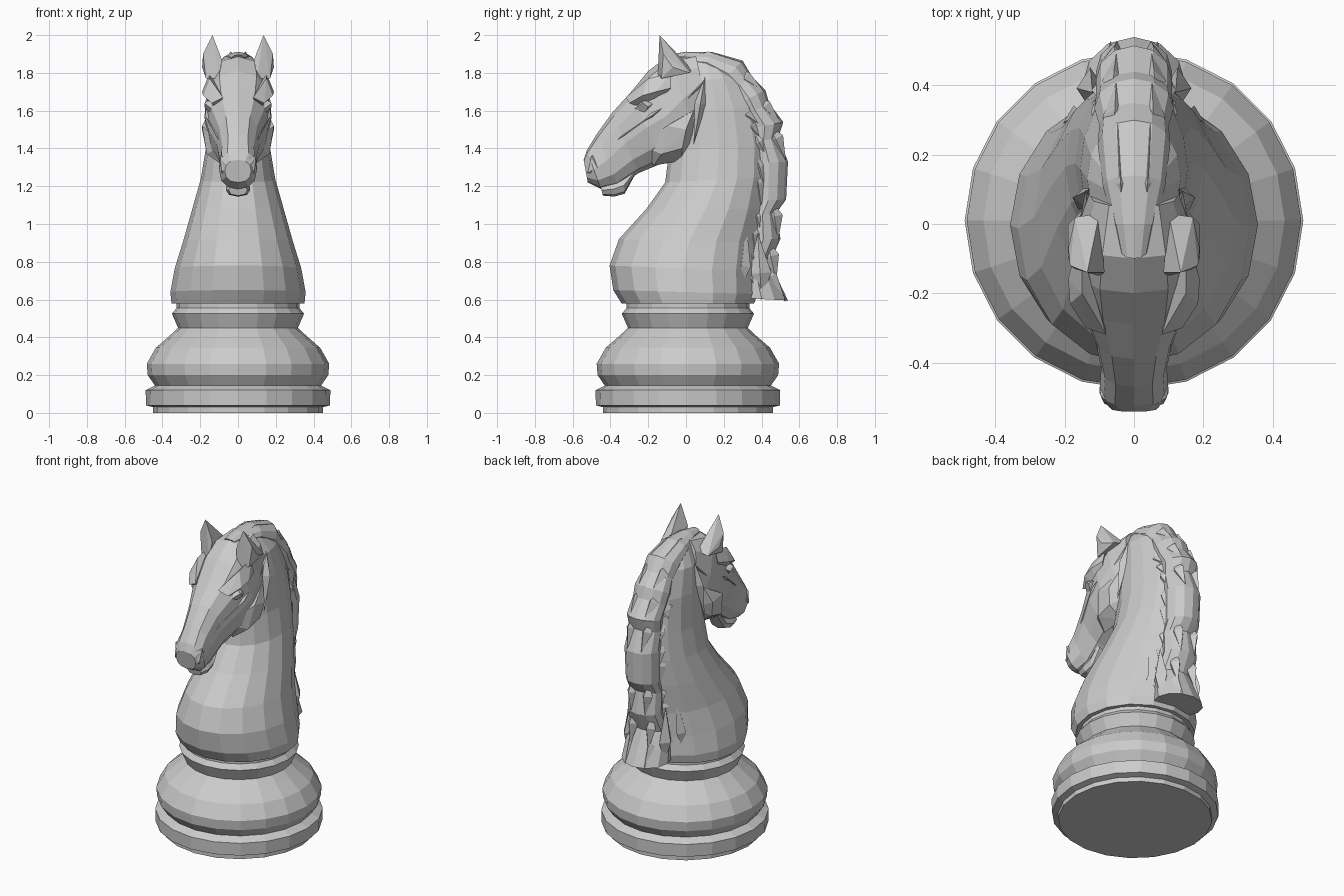
import bpy, bmesh, math, random
from mathutils import Vector

random.seed(4)


def finish(name, bm):
    bmesh.ops.recalc_face_normals(bm, faces=bm.faces[:])
    mesh = bpy.data.meshes.new(name)
    bm.to_mesh(mesh)
    bm.free()
    ob = bpy.data.objects.new(name, mesh)
    bpy.context.collection.objects.link(ob)
    return ob


def skin(name, rings):
    """Bridge a list of closed rings and cap both ends."""
    bm = bmesh.new()
    vs = [[bm.verts.new(p) for p in r] for r in rings]
    n = len(vs[0])
    for a, b in zip(vs, vs[1:]):
        for i in range(n):
            j = (i + 1) % n
            bm.faces.new((a[i], a[j], b[j], b[i]))
    bm.faces.new(vs[0])
    bm.faces.new(vs[-1])
    return finish(name, bm)


def loft(name, sections, n=12, power=0.85):
    """Each section: (y, z) of one edge, (y, z) of the other edge, half width."""
    def sp(v):
        return math.copysign(abs(v) ** power, v)
    rings = []
    for ay, az, by, bz, w in sections:
        a, b = Vector((0, ay, az)), Vector((0, by, bz))
        ring = []
        for i in range(n):
            t = 2 * math.pi * i / n
            ring.append((a + b) / 2 + (a - b) / 2 * sp(math.cos(t))
                        + Vector((w * sp(math.sin(t)), 0, 0)))
        rings.append(ring)
    return skin(name, rings)


def hull_pair(name, points):
    """Convex faceted lump, made on both sides."""
    for side, label in ((1, "right"), (-1, "left")):
        bm = bmesh.new()
        for x, y, z in points:
            bm.verts.new((x * side, y, z))
        r = bmesh.ops.convex_hull(bm, input=bm.verts[:])
        junk = [v for v in r["geom_interior"] if isinstance(v, bmesh.types.BMVert)]
        bmesh.ops.delete(bm, geom=junk, context="VERTS")
        finish(f"{name}_{label}", bm)


def lock_pair(name, s, e, width, depth, at=0.4):
    """Long diamond shaped ridge or hair lock from s to e."""
    s, e = Vector(s), Vector(e)
    m = s.lerp(e, at)
    d = (e - s).normalized()
    p = Vector((0, -d.z, d.y)) * width
    o = Vector((depth, 0, 0))
    hull_pair(name, [s, e, m + p, m - p, m + o, m - o])


# turned base
profile = [(.45, 0), (.45, .03), (.487, .04), (.489, .12), (.44, .145), (.478, .2),
           (.483, .26), (.435, .345), (.36, .41), (.317, .45), (.35, .525),
           (.325, .555), (.325, .59)]
skin("turned_base", [[(r * math.cos(2 * math.pi * i / 20),
                       .01 + r * math.sin(2 * math.pi * i / 20), z)
                      for i in range(20)] for r, z in profile])

# chest and neck
loft("neck", [(-.34, .578, .36, .578, .352), (-.385, .65, .38, .63, .358),
              (-.405, .78, .38, .75, .335), (-.355, .92, .39, .9, .29),
              (-.21, 1.08, .42, 1.08, .242), (-.11, 1.22, .44, 1.25, .198),
              (-.09, 1.38, .44, 1.42, .17), (-.08, 1.6, .40, 1.62, .155),
              (-.05, 1.75, .31, 1.78, .135), (0, 1.86, .2, 1.87, .08)], 16, 1.0)

# head from muzzle to poll
loft("head", [(-.542, 1.34, -.52, 1.22, .07), (-.525, 1.39, -.45, 1.185, .1),
              (-.47, 1.48, -.36, 1.2, .095), (-.39, 1.59, -.25, 1.27, .115),
              (-.29, 1.70, -.13, 1.32, .16), (-.2, 1.81, -.01, 1.33, .178),
              (-.1, 1.885, .07, 1.44, .165), (.05, 1.905, .12, 1.58, .13)])

# lower lip
loft("lower_lip", [(-.455, 1.21, -.44, 1.15, .05), (-.40, 1.22, -.38, 1.145, .065),
                   (-.33, 1.25, -.325, 1.16, .06), (-.26, 1.31, -.27, 1.26, .05)], 8)

# face details: faceted plates laid on the sides of the head
hull_pair("cheek", [(.08, .06, 1.62), (.08, .07, 1.46), (.08, -.02, 1.335),
                    (.08, -.17, 1.31), (.08, -.25, 1.42), (.17, -.02, 1.4),
                    (.165, -.13, 1.37), (.19, .0, 1.5), (.19, -.1, 1.52),
                    (.15, .04, 1.6)])
hull_pair("brow", [(.08, -.32, 1.67), (.14, -.30, 1.64), (.185, -.23, 1.68),
                   (.19, -.16, 1.7), (.15, -.2, 1.77), (.15, -.08, 1.8),
                   (.17, -.08, 1.72), (.1, -.18, 1.6)])
hull_pair("eye", [(.14, -.27, 1.61), (.178, -.23, 1.64), (.178, -.2, 1.62),
                  (.15, -.17, 1.64), (.15, -.22, 1.59), (.13, -.22, 1.67)])
hull_pair("nostril", [(.06, -.525, 1.35), (.095, -.5, 1.36), (.1, -.47, 1.3),
                      (.06, -.44, 1.26), (.085, -.52, 1.27), (.05, -.46, 1.38)])
lock_pair("cheek_bone", (.09, -.40, 1.42), (.165, -.06, 1.66), .03, .035, .65)
lock_pair("jaw_ridge", (.14, .1, 1.76), (.09, -.30, 1.34), .035, .055, .45)
lock_pair("throat_ridge", (.13, .1, 1.78), (.16, .04, 1.42), .03, .035)

# ears
hull_pair("ear", [(.135, -.14, 2.0), (.185, -.12, 1.9), (.19, -.07, 1.83),
                  (.085, -.14, 1.87), (.17, .02, 1.8), (.10, .03, 1.82),
                  (.17, -.13, 1.77), (.10, -.15, 1.77)])

# mane crest
crest = [(-.1, 1.895, -.05, 1.84, .04), (.0, 1.912, .0, 1.82, .06),
         (.14, 1.91, .08, 1.8, .09), (.3, 1.865, .16, 1.72, .105),
         (.35, 1.78, .22, 1.69, .10), (.42, 1.71, .25, 1.62, .115),
         (.44, 1.64, .29, 1.56, .11), (.515, 1.54, .32, 1.5, .11),
         (.49, 1.46, .33, 1.42, .105), (.54, 1.33, .34, 1.32, .11),
         (.53, 1.13, .34, 1.12, .105), (.48, 1.06, .33, 1.04, .11),
         (.50, .92, .32, .92, .11), (.445, .80, .29, .8, .125),
         (.49, .70, .27, .7, .145), (.54, .595, .26, .61, .15)]
loft("mane_crest", crest, 12, 1.0)

# mane locks sweeping down and back along the crest
for i in range(1, 14):
    ay, az, by, bz, w = crest[i]
    cy, cz, dy, dz, w2 = crest[min(i + 2, 15)]
    j = random.uniform(-.012, .012)
    lock_pair(f"mane_lock_outer_{i}", (w * .55, ay * .6 + by * .4, az * .6 + bz * .4),
              (w2 * .45, cy - .012, cz + j), .045, .035)
    lock_pair(f"mane_lock_inner_{i}", (w * .8, by + .02 + j, bz),
              (w2 * .8, (cy + dy) / 2, (cz + dz) / 2 + j), .045, .035)

# loose hair at the foot of the mane
lock_pair("mane_end_front", (.15, .32, 1.0), (.19, .275, .63), .05, .03, .6)
lock_pair("mane_end_middle", (.12, .38, .95), (.13, .40, .60), .06, .04, .6)
